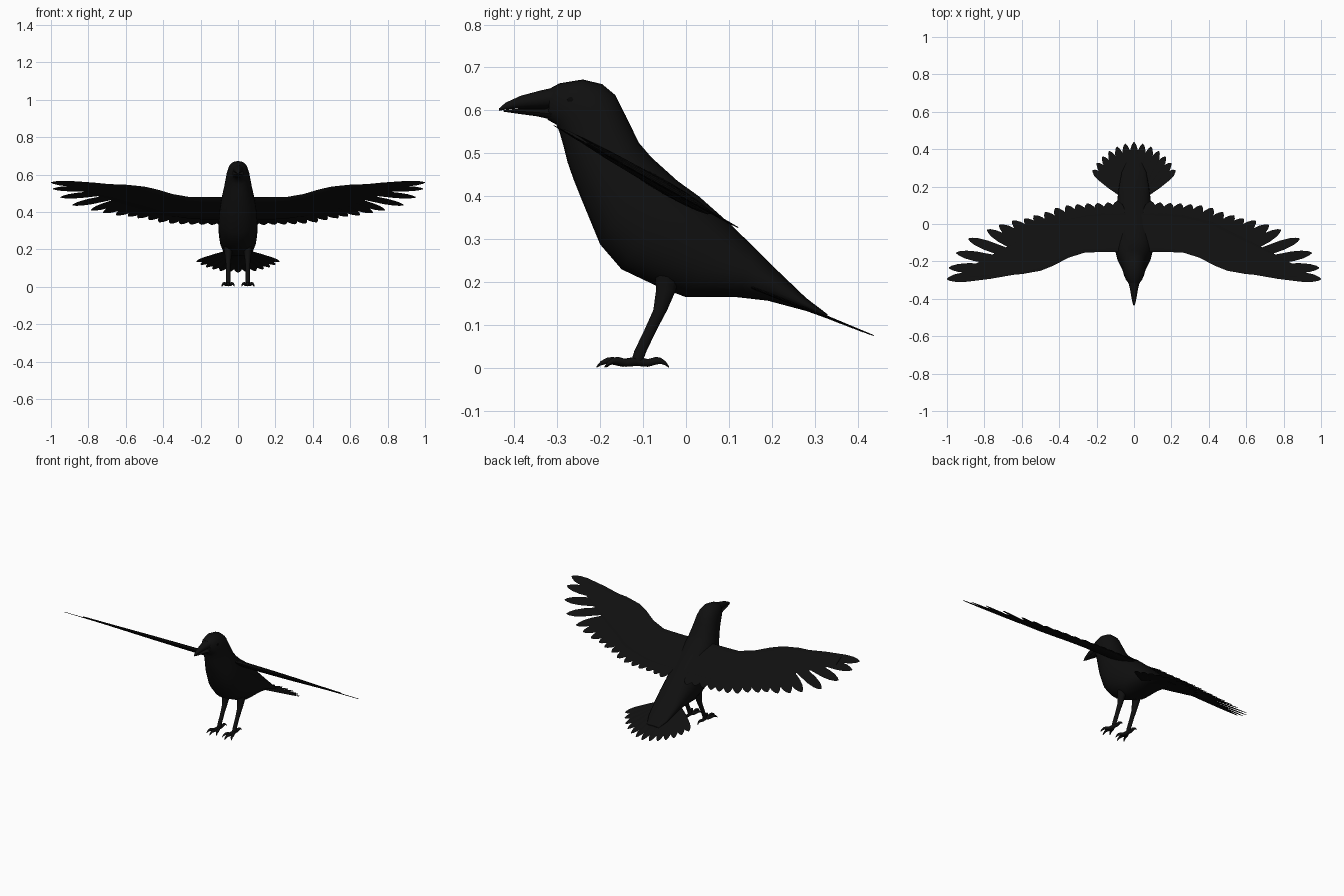
import bpy, bmesh, math
from mathutils import Vector as V

cube = bpy.data.objects.get("Cube")
if cube:
    bpy.data.objects.remove(cube)


def material(name, value):
    m = bpy.data.materials.new(name)
    m.use_nodes = True
    color = (value, value, value, 1)
    m.diffuse_color = color
    node = m.node_tree.nodes["Principled BSDF"]
    node.inputs["Base Color"].default_value = color
    node.inputs["Roughness"].default_value = 0.8
    return m


BLACK = material("feather black", 0.005)
DARK = material("eye black", 0.002)


def loft(bm, rings, sides=16, power=1.0):
    """Skin a closed tube through rings of (centre, half-axis u, half-axis v)."""
    loops = []
    for c, u, v in rings:
        loop = []
        for k in range(sides):
            a = math.tau * k / sides
            cs, sn = math.cos(a), math.sin(a)
            cs = math.copysign(abs(cs) ** power, cs)
            sn = math.copysign(abs(sn) ** power, sn)
            loop.append(bm.verts.new(V(c) + V(u) * cs + V(v) * sn))
        loops.append(loop)
    for a, b in zip(loops, loops[1:]):
        for k in range(sides):
            n = (k + 1) % sides
            bm.faces.new((a[k], a[n], b[n], b[k]))
    bm.faces.new(loops[0])
    bm.faces.new(loops[-1])


def finish(bm, name, mat):
    bmesh.ops.recalc_face_normals(bm, faces=bm.faces)
    me = bpy.data.meshes.new(name)
    bm.to_mesh(me)
    bm.free()
    me.materials.append(mat)
    ob = bpy.data.objects.new(name, me)
    bpy.context.collection.objects.link(ob)
    bpy.ops.object.select_all(action="DESELECT")
    ob.select_set(True)
    bpy.context.view_layer.objects.active = ob
    bpy.ops.object.shade_smooth_by_angle(angle=math.radians(50))
    return ob


def feather(bm, base, tip, half, normal, thick=0.003):
    """Thin rounded blade from base to tip."""
    d = tip - base
    side = d.cross(normal).normalized()
    rings = []
    for t, w in ((0, .6), (.4, .95), (.75, 1), (.88, .8), (.96, .45), (1, .1)):
        rings.append((base + d * t, side * half * w, normal * thick * (1.1 - .7 * t)))
    loft(bm, rings, 8)


# Body and head: top y, top z, bottom y, bottom z, half width
BODY = (
    (-.315, .652, -.322, .578, .028), (-.295, .663, -.302, .567, .043),
    (-.24, .672, -.294, .548, .055), (-.195, .661, -.286, .52, .061),
    (-.165, .636, -.276, .48, .067), (-.14, .587, -.262, .44, .076),
    (-.11, .525, -.24, .385, .09), (-.08, .49, -.2, .288, .1),
    (-.02, .436, -.15, .23, .105), (.03, .4, -.07, .192, .104),
    (.1, .338, 0, .165, .097), (.16, .28, .12, .165, .088),
    (.21, .23, .19, .157, .08), (.28, .163, .28, .133, .065),
    (.33, .125, .33, .115, .04),
)
UPPER_BEAK = (
    (-.435, .605, -.435, .599, .003), (-.42, .618, -.42, .602, .008),
    (-.385, .634, -.385, .605, .015), (-.34, .646, -.34, .605, .023),
    (-.3, .655, -.3, .605, .033),
)
LOWER_BEAK = (
    (-.425, .601, -.425, .597, .004), (-.39, .604, -.39, .592, .012),
    (-.345, .604, -.345, .586, .02), (-.3, .606, -.3, .575, .033),
)


def profile_part(name, rows, sides, power):
    bm = bmesh.new()
    rings = []
    for ty, tz, by, bz, w in rows:
        top, low = V((0, ty, tz)), V((0, by, bz))
        rings.append(((top + low) / 2, V((w, 0, 0)), (top - low) / 2))
    loft(bm, rings, sides, power)
    return finish(bm, name, BLACK)


profile_part("body", BODY, 24, 0.88)
profile_part("upper_beak", UPPER_BEAK, 12, 1)
profile_part("lower_beak", LOWER_BEAK, 12, 1)

# Wings lie on one plane that falls towards the back
SLOPE = -.57
WING_N = V((0, -SLOPE, 1)).normalized()


def on_wing(x, y, lift=0):
    return V((x, y, .393 + SLOPE * y)) + WING_N * lift


# Wing arm: x, leading y, trailing y, half thickness
ARM = ((.04, -.15, .06, .016), (.16, -.15, .06, .015), (.26, -.152, .05, .014),
       (.35, -.18, .03, .013), (.43, -.222, .01, .012), (.5, -.25, -.03, .011),
       (.6, -.268, -.08, .009), (.75, -.277, -.16, .006), (.88, -.285, -.23, .004))
# Feather tips from the wing tip inward
TIPS = ((1, -.293), (.99, -.233), (.95, -.153), (.885, -.078), (.785, -.03),
        (.72, -.005), (.65, .017), (.585, .028), (.535, .045), (.475, .062),
        (.42, .085), (.36, .098), (.305, .104), (.25, .108), (.195, .11),
        (.14, .113), (.09, .12))

for s, label in ((1, "left"), (-1, "right")):
    bm = bmesh.new()
    rings = []
    for x, lead, trail, thick in ARM:
        half = (trail - lead) / 2
        rings.append((on_wing(s * x, (lead + trail) / 2),
                      V((0, half, half * SLOPE)), WING_N * thick))
    loft(bm, rings, 16)
    finish(bm, label + "_wing_arm", BLACK)

    bm = bmesh.new()
    last = len(TIPS) - 1
    for i, (x, y) in enumerate(TIPS):
        t = i / last
        base = on_wing(s * (.62 - .55 * t), -.25 + .2 * t, -.003 + .006 * t)
        tip = on_wing(s * x, y, -.003 + .006 * t)
        feather(bm, base, tip, .03 if i < 5 else .034, WING_N)
    finish(bm, label + "_flight_feathers", BLACK)

# Tail fan
TAIL_SLOPE = -.41
TAIL_N = V((0, -TAIL_SLOPE, 1)).normalized()


def on_tail(x, y, lift):
    return V((x, y, .136 + TAIL_SLOPE * (y - .29))) + TAIL_N * lift


bm = bmesh.new()
COUNT = 6
for i in range(-COUNT, COUNT + 1):
    f = i / COUNT
    a = f * math.radians(58)
    reach = .285 - .025 * abs(f)
    lift = -.004 * abs(f)
    base = on_tail(.05 * f, .15, lift)
    tip = on_tail(reach * math.sin(a), .152 + reach * math.cos(a), lift)
    feather(bm, base, tip, .024, TAIL_N)
finish(bm, "tail_feathers", BLACK)

# Legs: y, z, half depth, half width
LEG = ((-.04, .24, .034, .026), (-.047, .18, .024, .02), (-.06, .135, .017, .014),
       (-.082, .09, .015, .011), (-.106, .04, .015, .011), (-.115, .014, .014, .011))
# Toe ends relative to the ankle
TOES = ((0, -.093), (-.032, -.07), (.034, -.074), (0, .075))

for s, label in ((1, "left"), (-1, "right")):
    bm = bmesh.new()
    loft(bm, [((s * .052, y, z), (w, 0, 0), (0, d, 0)) for y, z, d, w in LEG], 10)
    finish(bm, label + "_leg", BLACK)

    bm = bmesh.new()
    ankle = V((s * .052, -.115, 0))
    for dx, dy in TOES:
        d = V((s * dx, dy, 0))
        side = d.cross(V((0, 0, 1))).normalized()
        # Knuckles, then a hooked claw
        rings = [(ankle + d * t + V((0, 0, z)), side * r, V((0, 0, r)))
                 for t, z, r in ((0, .016, .011), (.35, .012, .009), (.6, .017, .009),
                                 (.75, .017, .007), (.9, .011, .005), (1, .003, .002))]
        loft(bm, rings, 8)
    finish(bm, label + "_foot", BLACK)

    # Eyes sit almost flush with the head
    bm = bmesh.new()
    rings = [((s * (.045 + .008 * h), -.265, .624), (0, .013 * r, 0), (0, 0, .009 * r))
             for h, r in ((0, 1), (.6, .9), (1, .3))]
    loft(bm, rings, 12)
    finish(bm, label + "_eye", DARK)
